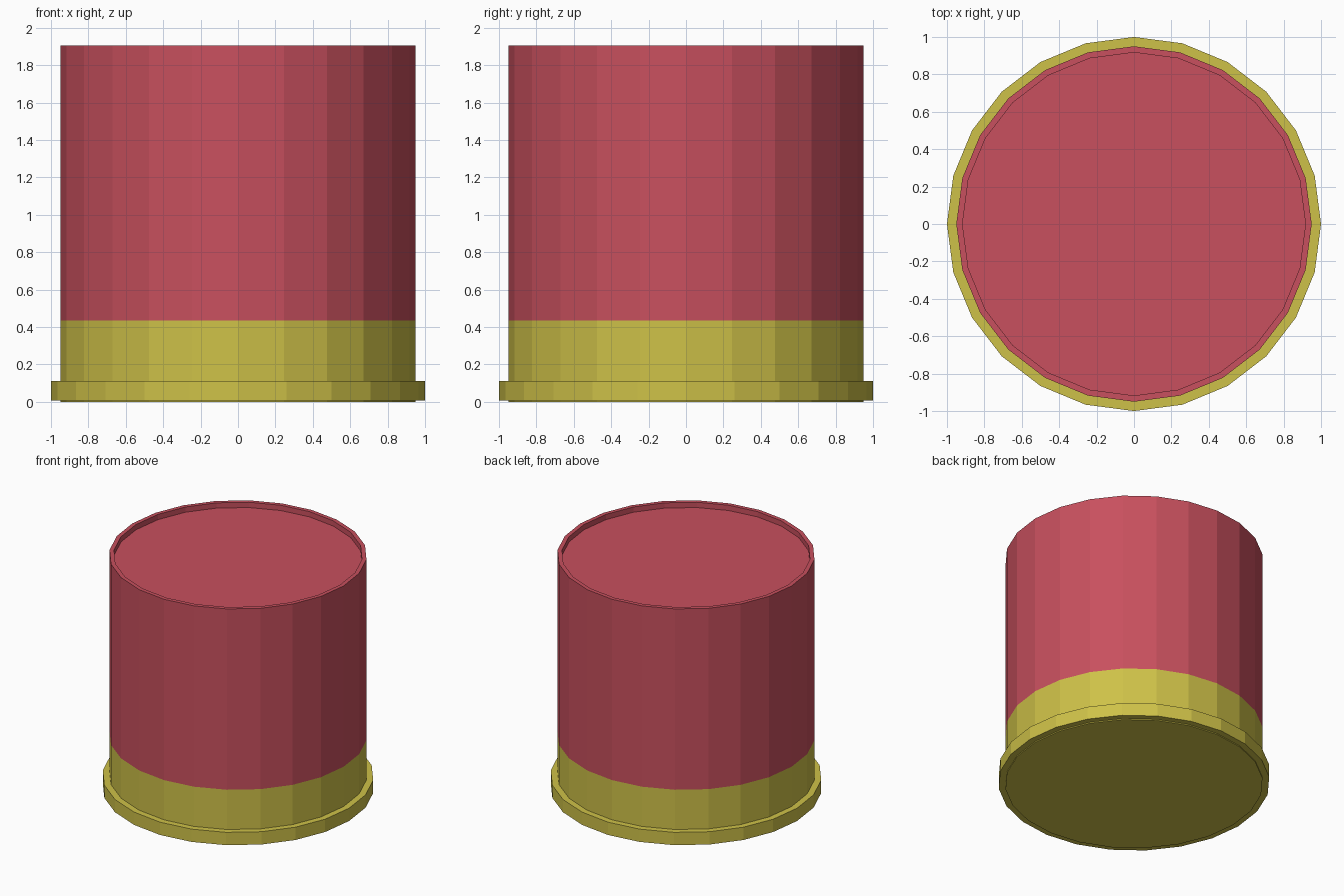
import bpy, bmesh, math

if "Cube" in bpy.data.objects:
    bpy.data.objects.remove(bpy.data.objects["Cube"])

SIDES = 24


def material(name, srgb):
    m = bpy.data.materials.new(name)
    lin = [((c / 255 + 0.055) / 1.055) ** 2.4 for c in srgb]
    m.diffuse_color = (*lin, 1)
    m.use_nodes = True
    m.node_tree.nodes["Principled BSDF"].inputs["Base Color"].default_value = m.diffuse_color
    return m


red = material("red", (200, 80, 94))
yellow = material("yellow", (206, 193, 72))


def lathe(name, profile, mats, closed=False, rule=None):
    """Turn (radius, z) points around z; open profiles are capped at both ends."""
    bm = bmesh.new()
    rings = []
    for r, z in profile:
        rings.append([bm.verts.new((r * math.cos(2 * math.pi * i / SIDES),
                                    r * math.sin(2 * math.pi * i / SIDES), z))
                      for i in range(SIDES)])
    pairs = list(zip(rings, rings[1:]))
    if closed:
        pairs.append((rings[-1], rings[0]))
    else:
        bm.faces.new(rings[0])
        bm.faces.new(rings[-1])
    for a, b in pairs:
        for i in range(SIDES):
            j = (i + 1) % SIDES
            bm.faces.new((a[i], a[j], b[j], b[i]))
    bmesh.ops.recalc_face_normals(bm, faces=bm.faces)
    if rule:
        for f in bm.faces:
            f.material_index = rule(f.calc_center_median().z)
    me = bpy.data.meshes.new(name)
    bm.to_mesh(me)
    bm.free()
    for m in mats:
        me.materials.append(m)
    ob = bpy.data.objects.new(name, me)
    bpy.context.collection.objects.link(ob)
    return ob


# Main drum: yellow lower band, red above, shallow recessed lid
lathe("drum_body",
      [(0.95, 0.0), (0.95, 0.435), (0.95, 1.905), (0.917, 1.905), (0.917, 1.862)],
      [red, yellow], rule=lambda z: 1 if z < 0.435 else 0)

# Projecting base ring
lathe("base_ring",
      [(0.945, 0.008), (1.0, 0.008), (1.0, 0.112), (0.945, 0.112)],
      [yellow], closed=True)
